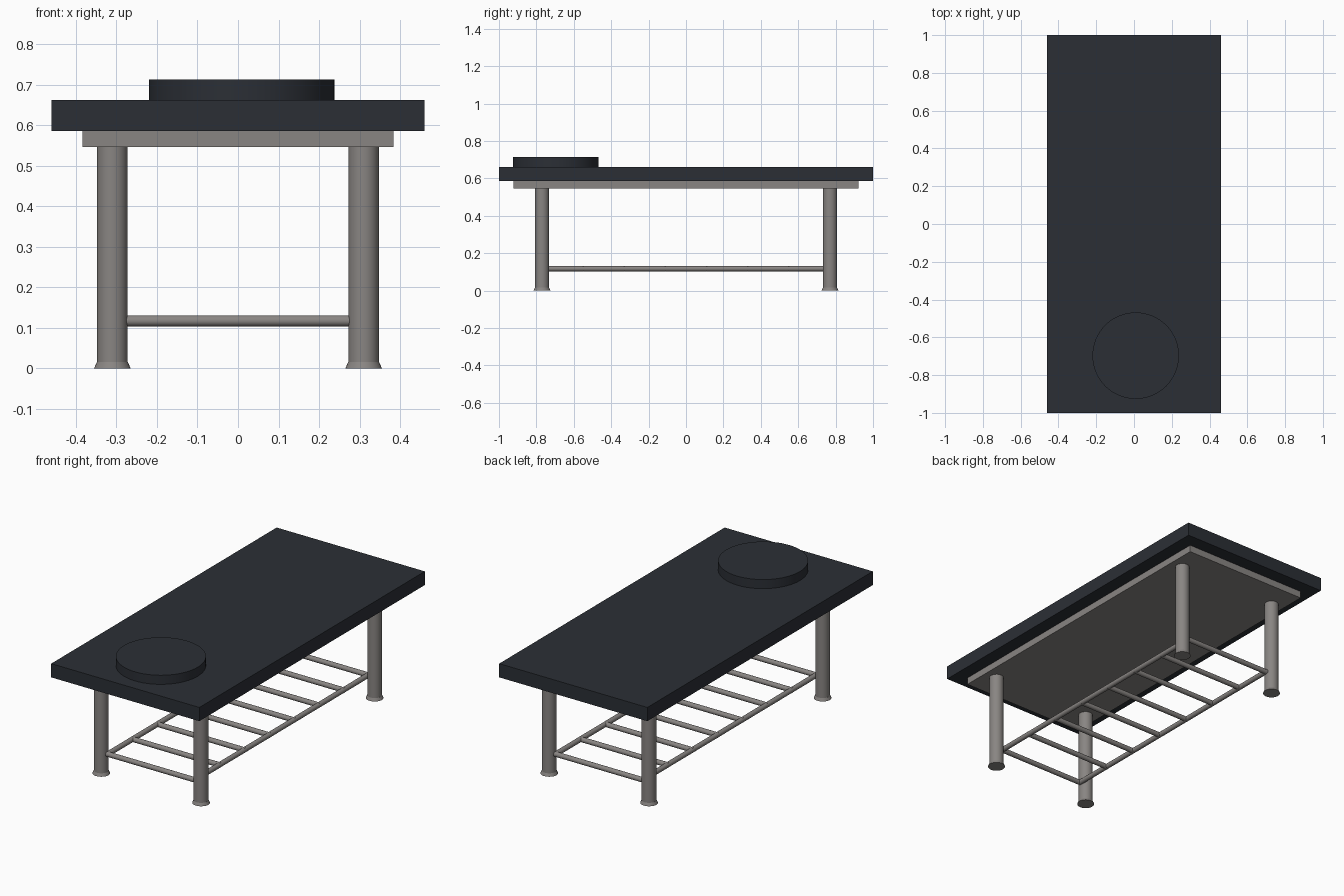
import bpy
import math
from mathutils import Vector

if "Cube" in bpy.data.objects:
    bpy.data.objects.remove(bpy.data.objects["Cube"])

LEG_X, LEG_Y = 0.31, 0.77
RAIL_X, RAIL_Z, ROD_R = 0.27, 0.117, 0.0138


def material(name, rgb):
    m = bpy.data.materials.new(name)
    m.diffuse_color = (*rgb, 1)
    m.use_nodes = True
    m.node_tree.nodes["Principled BSDF"].inputs["Base Color"].default_value = m.diffuse_color
    return m


dark = material("dark_padding", (0.024, 0.028, 0.036))
metal = material("warm_metal", (0.25, 0.235, 0.225))


def finish(name, mat, smooth=False):
    ob = bpy.context.object
    ob.name = name
    ob.data.materials.append(mat)
    if smooth:
        bpy.ops.object.shade_smooth_by_angle(angle=math.radians(30))
    return ob


def box(name, half_x, half_y, z0, z1, mat):
    bpy.ops.mesh.primitive_cube_add(size=1, location=(0, 0, (z0 + z1) / 2))
    bpy.context.object.scale = (2 * half_x, 2 * half_y, z1 - z0)
    bpy.ops.object.transform_apply(location=False, rotation=False, scale=True)
    return finish(name, mat)


def cone(name, x, y, z0, z1, r0, r1, mat, sides=32):
    bpy.ops.mesh.primitive_cone_add(vertices=sides, radius1=r0, radius2=r1,
                                    depth=z1 - z0, location=(x, y, (z0 + z1) / 2))
    return finish(name, mat, True)


def rod(name, a, b):
    a, b = Vector(a), Vector(b)
    bpy.ops.mesh.primitive_cylinder_add(
        vertices=20, radius=ROD_R, depth=(b - a).length, location=(a + b) / 2,
        rotation=(b - a).to_track_quat('Z', 'Y').to_euler())
    return finish(name, metal, True)


# padded top, under frame and round headrest cushion
box("padded_top", 0.46, 1.0, 0.585, 0.662, dark)
box("under_frame", 0.384, 0.923, 0.546, 0.585, metal)
cone("headrest_cushion", 0.009, -0.697, 0.662, 0.713, 0.229, 0.229, dark, 64)

# legs with flared feet
for sx, side in ((-1, "left"), (1, "right")):
    for sy, end in ((-1, "front"), (1, "back")):
        x, y = sx * LEG_X, sy * LEG_Y
        cone(f"{end}_{side}_leg", x, y, 0.015, 0.546, 0.0378, 0.0378, metal)
        cone(f"{end}_{side}_foot", x, y, 0, 0.016, 0.045, 0.038, metal)
    # long rail of the lower rack
    rod(f"{side}_rack_rail", (sx * RAIL_X, -LEG_Y, RAIL_Z), (sx * RAIL_X, LEG_Y, RAIL_Z))

# rungs of the lower rack
RUNGS = 8
for i in range(RUNGS):
    y = -LEG_Y + 2 * LEG_Y * i / (RUNGS - 1)
    rod(f"rack_rung_{i + 1}", (-0.276, y, RAIL_Z), (0.276, y, RAIL_Z))
